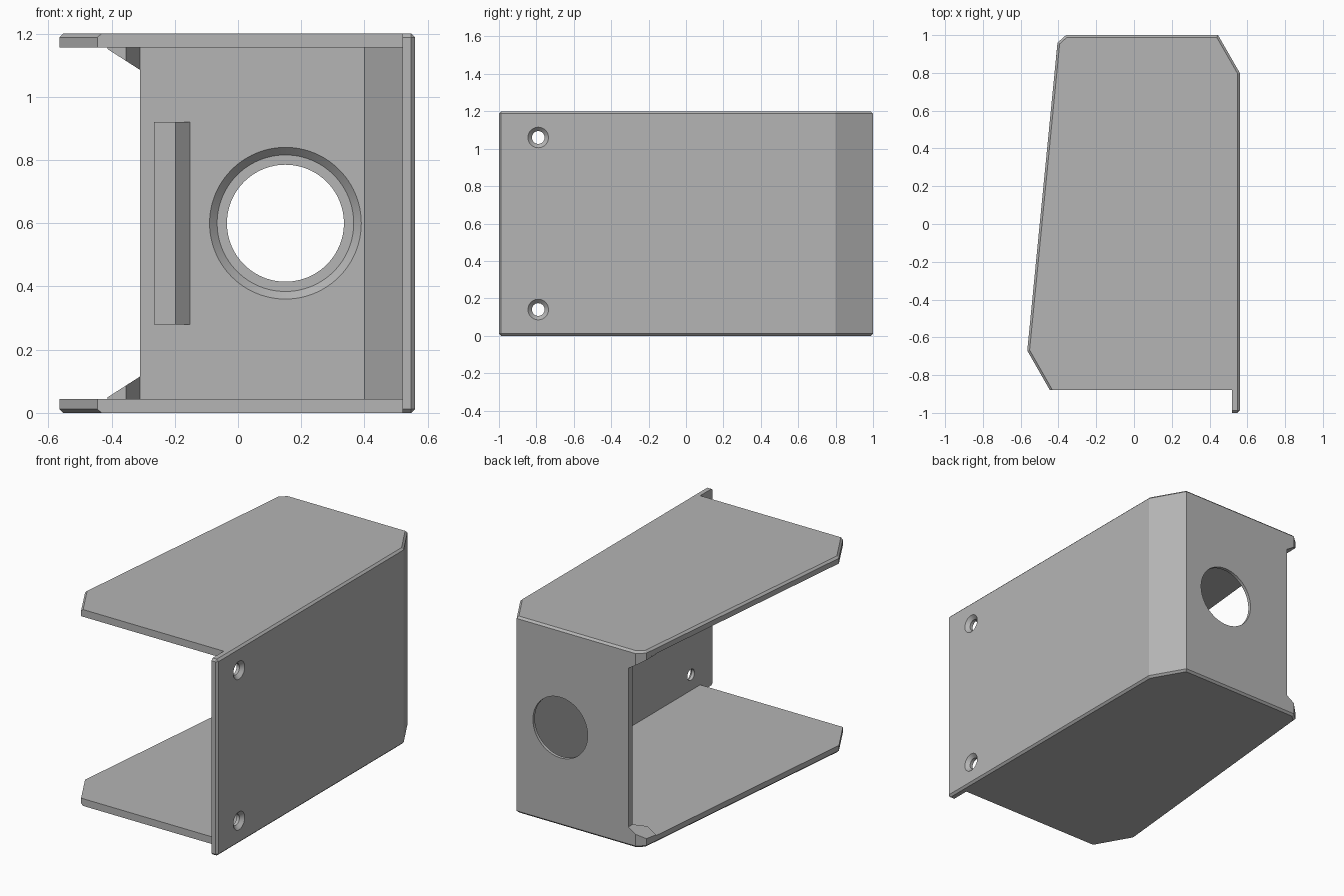
import bpy, bmesh, math
from mathutils import Matrix

cube = bpy.data.objects.get("Cube")
if cube:
    bpy.data.objects.remove(cube, do_unlink=True)

H, T = 1.2, 0.044            # overall height, plate thickness
BACK_IN, SIDE_IN = 0.957, 0.52

grey = bpy.data.materials.new("plain_grey")
grey.use_nodes = True
grey.diffuse_color = (0.46, 0.46, 0.46, 1)
grey.node_tree.nodes["Principled BSDF"].inputs["Base Color"].default_value = grey.diffuse_color


def make(name, bm):
    bmesh.ops.recalc_face_normals(bm, faces=bm.faces)
    mesh = bpy.data.meshes.new(name)
    bm.to_mesh(mesh)
    bm.free()
    mesh.materials.append(grey)
    ob = bpy.data.objects.new(name, mesh)
    bpy.context.collection.objects.link(ob)
    return ob


def prism(plan, low, high):
    """Closed prism over a plan outline; low and high are functions of x."""
    bm = bmesh.new()
    bottom = [bm.verts.new((x, y, low(x))) for x, y in plan]
    top = [bm.verts.new((x, y, high(x))) for x, y in plan]
    bm.faces.new(bottom[::-1])
    bm.faces.new(top)
    for i in range(len(plan)):
        j = (i + 1) % len(plan)
        bm.faces.new((bottom[i], bottom[j], top[j], top[i]))
    bmesh.ops.recalc_face_normals(bm, faces=bm.faces)
    return bm


def lathe(name, profile, matrix, n):
    """Capped solid of revolution from (radius, height) points."""
    bm = bmesh.new()
    rings = [[bm.verts.new((r * math.cos(2 * math.pi * i / n),
                            r * math.sin(2 * math.pi * i / n), h))
              for i in range(n)] for r, h in profile]
    for a, b in zip(rings, rings[1:]):
        for i in range(n):
            j = (i + 1) % n
            bm.faces.new((a[i], a[j], b[j], b[i]))
    bm.faces.new(rings[0][::-1])
    bm.faces.new(rings[-1])
    bm.transform(matrix)
    return make(name, bm)


def cut(target, cutter):
    mod = target.modifiers.new("cut", 'BOOLEAN')
    mod.operation, mod.solver, mod.object = 'DIFFERENCE', 'EXACT', cutter
    bpy.context.view_layer.objects.active = target
    bpy.ops.object.modifier_apply(modifier=mod.name)
    bpy.data.objects.remove(cutter, do_unlink=True)


# Outer block with chamfered rims; the open front edge stays sharp
outline = [(SIDE_IN, -0.88), (SIDE_IN, -1), (0.56, -1), (0.56, 0.8), (0.445, 1),
           (-0.36, 1), (-0.405, 0.96), (-0.565, -0.67), (-0.445, -0.88)]
bm = prism(outline, lambda x: 0, lambda x: H)


def chamfered(e):
    a, b = (v.co for v in e.verts)
    if abs(a.z - b.z) > 0.1:
        return a.x > 0.55 and a.y < -0.9
    mid = (a + b) / 2
    open_front = abs(a.y + 0.88) < 0.01 and abs(b.y + 0.88) < 0.01
    lip_inside = abs(mid.x - SIDE_IN) < 0.01 and mid.y < -0.9
    return not (open_front or lip_inside)


bmesh.ops.bevel(bm, geom=[e for e in bm.edges if chamfered(e)], offset=0.012,
                offset_type='OFFSET', segments=1, affect='EDGES')
shell = make("bracket_shell", bm)

# Cavity, open to the front and the left side
cavity = [(SIDE_IN, -1.1), (SIDE_IN, 0.785), (0.4, BACK_IN), (-0.31, BACK_IN),
          (-0.31, 1.1), (-0.9, 1.1), (-0.9, -1.1)]
cut(shell, make("cavity_cutter", prism(cavity, lambda x: T, lambda x: H - T)))

# Large stepped opening in the back wall
to_back = Matrix.Translation((0.15, 0, H / 2)) @ Matrix.Rotation(-math.pi / 2, 4, 'X')
cut(shell, lathe("opening_cutter", [(0.25, BACK_IN - 0.01), (0.216, BACK_IN + 0.024),
                                    (0.185, BACK_IN + 0.024), (0.185, 1.1)], to_back, 96))

# Countersunk screw holes in the side wall
for z in (0.14, H - 0.14):
    to_side = Matrix.Translation((0, -0.79, z)) @ Matrix.Rotation(math.pi / 2, 4, 'Y')
    cut(shell, lathe("screw_cutter", [(0.034, 0.45), (0.034, 0.539), (0.065, 0.57)],
                     to_side, 40))

# Sloped rib on the inside of the back wall
rib = [(-0.265, BACK_IN), (-0.265, BACK_IN - 0.045), (-0.197, BACK_IN - 0.045),
       (-0.152, BACK_IN)]
make("back_rib", prism(rib, lambda x: 0.28, lambda x: 0.92))

# Corner gussets between the back wall and both plates
gusset = [(-0.31, 1), (-0.36, 1), (-0.405, 0.96), (-0.413, 0.88),
          (-0.355, 0.88), (-0.31, BACK_IN)]


def slope(x):
    return 0.115 + (x + 0.31) * 0.64


make("lower_gusset", prism(gusset, lambda x: T, slope))
make("upper_gusset", prism(gusset, lambda x: H - slope(x), lambda x: H - T))

# Smooth the round cuts, keep the folds crisp
bpy.ops.object.select_all(action='DESELECT')
shell.select_set(True)
bpy.context.view_layer.objects.active = shell
bpy.ops.object.shade_smooth_by_angle(angle=math.radians(20))
